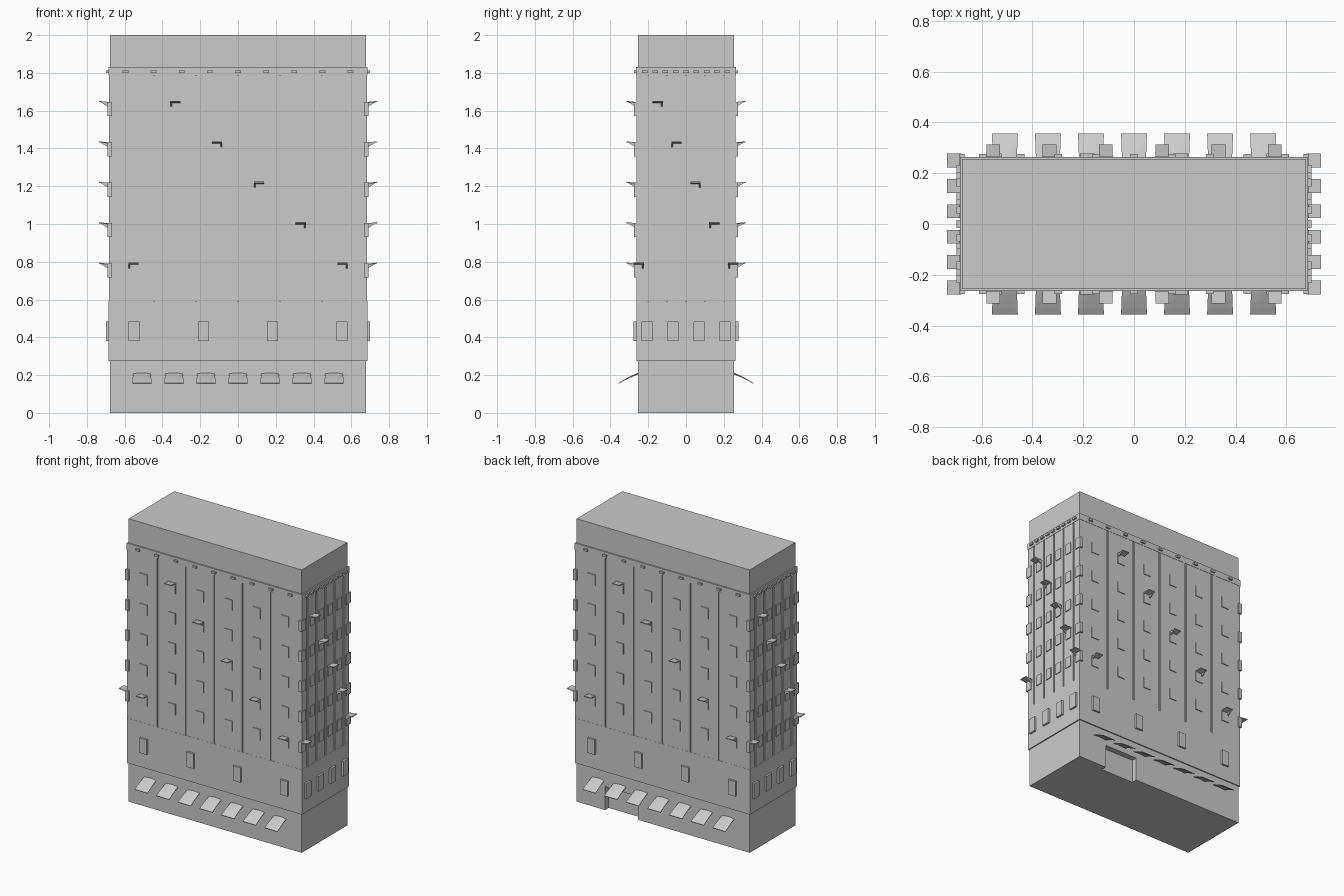
import bpy, bmesh, math
from mathutils import Matrix, Vector

if "Cube" in bpy.data.objects:
    bpy.data.objects.remove(bpy.data.objects["Cube"])

HX, HY = 0.677, 0.255          # core half sizes
FLOORS = [1.645 - 0.214 * i for i in range(5)]


def make(name, bm, angle=0):
    bmesh.ops.rotate(bm, verts=bm.verts, matrix=Matrix.Rotation(angle, 3, 'Z'))
    bmesh.ops.recalc_face_normals(bm, faces=bm.faces)
    me = bpy.data.meshes.new(name)
    bm.to_mesh(me)
    bm.free()
    ob = bpy.data.objects.new(name, me)
    bpy.context.collection.objects.link(ob)
    return ob


def box(bm, x0, x1, y0, y1, z0, z1):
    m = Matrix.Translation(((x0 + x1) / 2, (y0 + y1) / 2, (z0 + z1) / 2))
    m = m @ Matrix.Diagonal((x1 - x0, y1 - y0, z1 - z0, 1))
    bmesh.ops.create_cube(bm, size=1, matrix=m)


def prism(bm, profile, x0, x1):
    # extrude a (y, z) profile along x
    a = [bm.verts.new((x0, y, z)) for y, z in profile]
    b = [bm.verts.new((x1, y, z)) for y, z in profile]
    n = len(profile)
    bm.faces.new(a)
    bm.faces.new(b[::-1])
    for i in range(n):
        j = (i + 1) % n
        bm.faces.new((a[i], b[i], b[j], a[j]))


def canopy(bm, cx, wall):
    # bowed sheet sloping down from the wall, with thickness
    n, m, t = 6, 4, 0.004
    layers = []
    for dz in (0, -t):
        rows = []
        for j in range(m + 1):
            v = j / m
            row = []
            for i in range(n + 1):
                u = 2 * i / n - 1
                z = 0.208 - 0.038 * v - 0.012 * v * v + 0.005 * (1 - u * u) * (1 - v)
                row.append(bm.verts.new((cx + u * (0.047 + 0.004 * v),
                                         -wall + 0.003 - 0.105 * v, z + dz)))
            rows.append(row)
        layers.append(rows)
        for j in range(m):
            for i in range(n):
                bm.faces.new((rows[j][i], rows[j][i + 1], rows[j + 1][i + 1], rows[j + 1][i]))
    rim = [(0, i) for i in range(n)] + [(j, n) for j in range(m)]
    rim += [(m, i) for i in range(n, 0, -1)] + [(j, 0) for j in range(m, 0, -1)]
    for k, (j, i) in enumerate(rim):
        q, p = rim[(k + 1) % len(rim)]
        a, b = layers
        bm.faces.new((a[j][i], a[q][p], b[q][p], b[j][i]))


# Core block with a recessed entrance at the back
bm = bmesh.new()
box(bm, -HX, HX, -HY, HY, 0, 2)
core = make("core_block", bm)
bm = bmesh.new()
box(bm, 0.195, 0.455, HY - 0.04, HY + 0.1, -0.1, 0.165)
cutter = make("entrance_cutter", bm)
cutter.hide_render = True
cutter.hide_set(True)
mod = core.modifiers.new("entrance", 'BOOLEAN')
mod.object = cutter
mod.solver = 'EXACT'

# Lower band and cornice
for name, z0, z1, e in (("lower_band", 0.275, 0.592, 0.008), ("cornice", 1.785, 1.83, 0.009)):
    bm = bmesh.new()
    box(bm, -HX - e, HX + e, -HY - e, HY + e, z0, z1)
    make(name, bm)

# Facade parts, built facing front and rotated to each side
for k, side in enumerate(("front", "right", "back", "left")):
    ang = k * math.pi / 2
    long = k % 2 == 0
    half, wall = (HX, HY) if long else (HY, HX)
    face = wall + 0.007
    step = 0.2216 if long else 0.1
    cols = [(i - 2.5) * step for i in range(6)]

    # Wall panels with narrow grooves
    bm = bmesh.new()
    cuts = [-half - 0.007] + [(i - 2) * step for i in range(5)] + [half + 0.007]
    g = 0.005
    for i in range(6):
        a = cuts[i] + (g if i else 0)
        b = cuts[i + 1] - (g if i < 5 else 0)
        box(bm, a, b, -face, -wall + 0.01, 0.59, 1.786)
    make(side + "_wall_panels", bm, ang)

    # Upper windows
    bm = bmesh.new()
    w = 0.029 if long else 0.025
    for u in cols:
        for z in FLOORS:
            box(bm, u - w, u + w, -face - 0.006, -wall + 0.01, z - 0.073, z + 0.002)
    make(side + "_windows", bm, ang)

    # Small window awnings, stepping diagonally down the facade
    bm = bmesh.new()
    for i, u in enumerate(cols):
        z = FLOORS[max(i - 1, 0)] if i else FLOORS[4]
        out = -face - 0.052
        prism(bm, [(-face + 0.005, z - 0.006), (out, z + 0.001),
                   (out, z + 0.007), (-face + 0.005, z)], u - 0.027, u + 0.027)
        s = -1 if i in (0, 1, 3) else 1
        if not long:
            s = -s
        x = u + s * 0.022
        prism(bm, [(-face + 0.005, z - 0.004), (out + 0.008, z),
                   (-face + 0.005, z - 0.03)], x - 0.004, x + 0.004)
    make(side + "_window_awnings", bm, ang)

    # Tall windows on the lower band
    bm = bmesh.new()
    for i in range(4):
        u = (i - 1.5) * (0.367 if long else 0.138)
        box(bm, u - 0.029, u + 0.029, -wall - 0.022, -wall, 0.38, 0.485)
    make(side + "_lower_windows", bm, ang)

    # Cornice blocks
    bm = bmesh.new()
    for i in range(9):
        u = (i - 4) * (0.149 if long else 0.0545)
        box(bm, u - 0.015, u + 0.015, -wall - 0.021, -wall, 1.8, 1.813)
    make(side + "_cornice_blocks", bm, ang)

    # Street canopies on the long sides
    if long:
        bm = bmesh.new()
        for i in range(7):
            canopy(bm, (i - 3) * 0.1695, wall)
        make(side + "_street_canopies", bm, ang)
